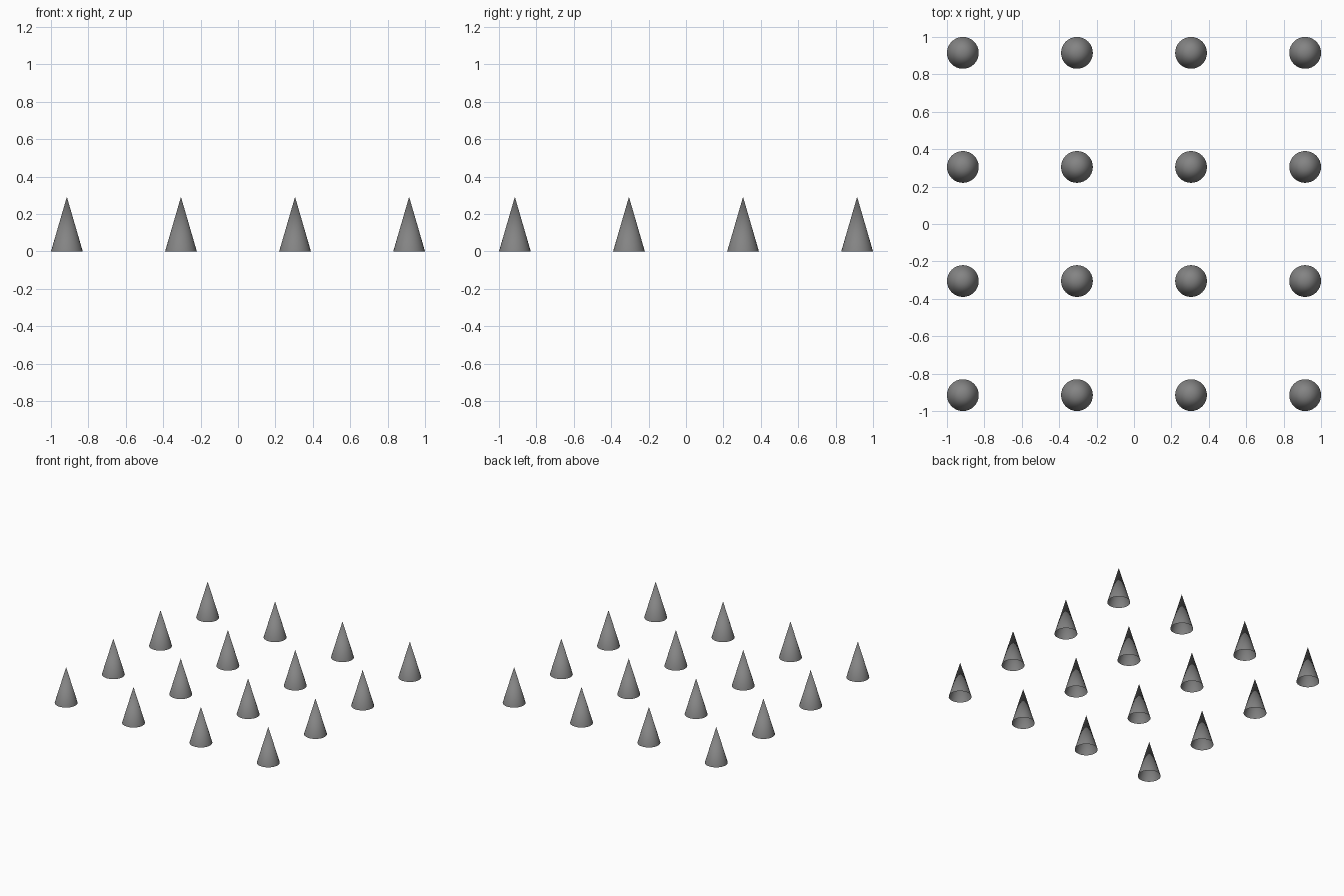
import bpy
import bmesh

if "Cube" in bpy.data.objects:
    bpy.data.objects.remove(bpy.data.objects["Cube"])

RADIUS, HEIGHT, SPACING = 0.085, 0.292, 0.61

grey = bpy.data.materials.new("mid_grey")
grey.diffuse_color = (0.23, 0.23, 0.23, 1.0)
grey.use_nodes = True
grey.node_tree.nodes["Principled BSDF"].inputs["Base Color"].default_value = grey.diffuse_color

# Open-bottomed cone shared by every spike
mesh = bpy.data.meshes.new("cone")
bm = bmesh.new()
bmesh.ops.create_cone(bm, cap_ends=False, segments=32,
                      radius1=RADIUS, radius2=0, depth=HEIGHT)
bmesh.ops.remove_doubles(bm, verts=bm.verts, dist=1e-5)
bmesh.ops.translate(bm, verts=bm.verts, vec=(0, 0, HEIGHT / 2))
bmesh.ops.recalc_face_normals(bm, faces=bm.faces)
# Make sure the open shell faces outwards
if sum(f.normal.dot(f.calc_center_median()) for f in bm.faces) < 0:
    bmesh.ops.reverse_faces(bm, faces=bm.faces)
for f in bm.faces:
    f.smooth = True
bm.to_mesh(mesh)
bm.free()
mesh.materials.append(grey)

# Four by four grid of cones
for row in range(4):
    for col in range(4):
        cone = bpy.data.objects.new(f"cone_{row + 1}_{col + 1}", mesh)
        cone.location = ((col - 1.5) * SPACING, (row - 1.5) * SPACING, 0)
        bpy.context.collection.objects.link(cone)
